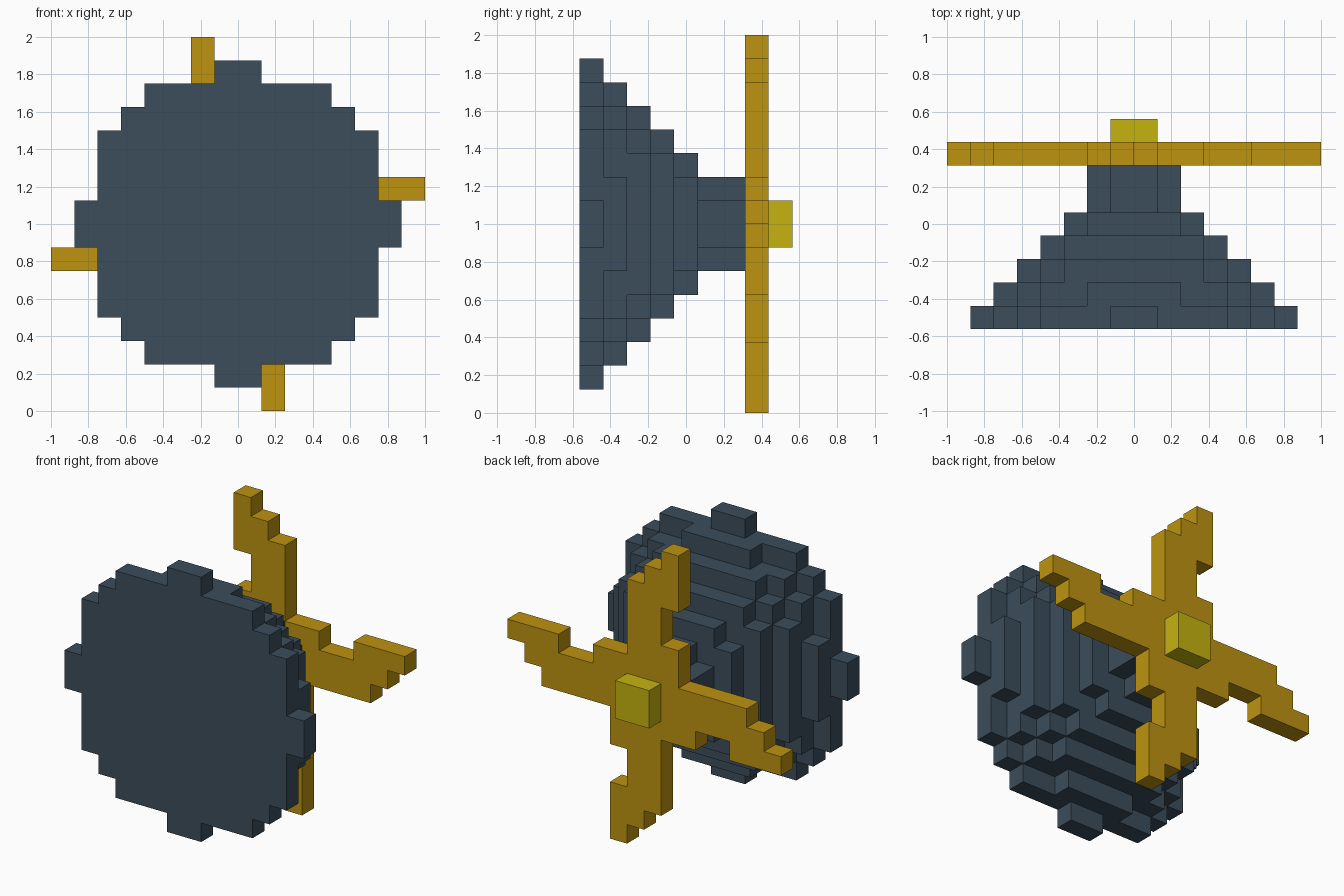
import bpy, bmesh

if "Cube" in bpy.data.objects:
    bpy.data.objects.remove(bpy.data.objects["Cube"])

U = 0.125          # one block
Y0 = -0.5625       # front of the model
CZ = 1.0           # height of the axis


def material(name, rgb):
    m = bpy.data.materials.new(name)
    m.diffuse_color = (*rgb, 1.0)
    m.use_nodes = True
    m.node_tree.nodes["Principled BSDF"].inputs["Base Color"].default_value = m.diffuse_color
    return m


def spin(quarter, turn):
    """Repeat a quarter outline four times about the axis."""
    pts, out = list(quarter), []
    for _ in range(4):
        out += pts
        pts = [turn(x, z) for x, z in pts]
    return out


def add_slab(bm, outline, first, depth):
    """Extrude an outline (in blocks) along y from the given layer."""
    y = Y0 + first * U
    face = bm.faces.new([bm.verts.new((x * U, y, CZ + z * U)) for x, z in outline])
    new = bmesh.ops.extrude_face_region(bm, geom=[face])["geom"]
    verts = [v for v in new if isinstance(v, bmesh.types.BMVert)]
    bmesh.ops.translate(bm, verts=verts, vec=(0, depth * U, 0))


def make_object(name, slabs, mat):
    bm = bmesh.new()
    for outline, first, depth in slabs:
        add_slab(bm, outline, first, depth)
    bmesh.ops.dissolve_limit(bm, angle_limit=0.01, verts=bm.verts, edges=bm.edges)
    bmesh.ops.recalc_face_normals(bm, faces=bm.faces)
    mesh = bpy.data.meshes.new(name)
    bm.to_mesh(mesh)
    bm.free()
    mesh.materials.append(mat)
    bpy.context.collection.objects.link(bpy.data.objects.new(name, mesh))


def disc(half_widths):
    """Blocky disc from its half width in each row above the axis."""
    quarter = [(h, r + s) for r, h in enumerate(half_widths) for s in (0, 1)]
    return spin(quarter, lambda x, z: (-z, x))


slate = material("slate_blue", (0.044, 0.074, 0.105))
amber = material("amber", (0.509, 0.292, 0.005))
yellow = material("yellow", (0.558, 0.451, 0.005))

# stepped conical body, widest at the front, narrowing to the neck
tiers = [
    ([7, 6, 6, 6, 5, 4, 1], 0, 1),
    ([6, 6, 5, 5, 4, 2], 1, 1),
    ([5, 5, 5, 4, 3], 2, 1),
    ([4, 4, 4, 3], 3, 1),
    ([3, 3, 2], 4, 1),
    ([2, 1], 5, 2),
]
make_object("stepped_body", [(disc(rows), f, d) for rows, f, d in tiers], slate)

# four-bladed propeller: one blade outline turned clockwise
blade = [(-2, 3), (-1, 3), (-1, 5), (-2, 5), (-2, 8), (-1, 8),
         (-1, 7), (0, 7), (0, 6), (1, 6), (1, 2)]
make_object("propeller", [(spin(blade, lambda x, z: (z, -x)), 7, 1)], amber)

# hub cap
make_object("hub_cap", [([(-1, -1), (1, -1), (1, 1), (-1, 1)], 8, 1)], yellow)
